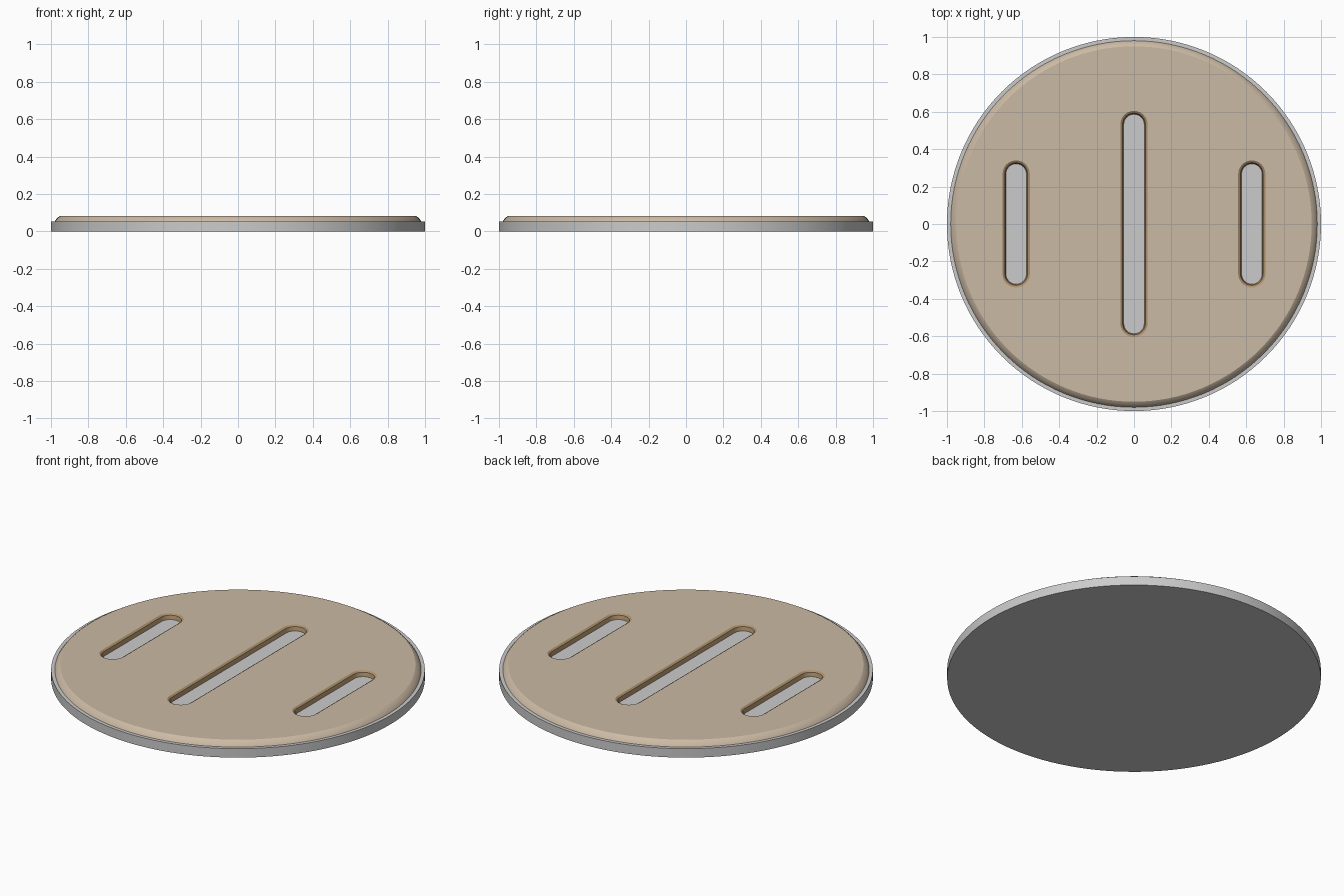
import bpy, bmesh
from math import sin, cos, pi

if "Cube" in bpy.data.objects:
    bpy.data.objects.remove(bpy.data.objects["Cube"])

BASE_TOP, TOP = 0.053, 0.083
SEG = 128


def material(name, color):
    m = bpy.data.materials.new(name)
    m.diffuse_color = color
    m.use_nodes = True
    m.node_tree.nodes["Principled BSDF"].inputs["Base Color"].default_value = m.diffuse_color
    return m


def circle(r):
    return [(r * cos(2 * pi * i / SEG), r * sin(2 * pi * i / SEG)) for i in range(SEG)]


def slot(cx, half_w, half_l, n=12):
    """Rounded slot outline running along y."""
    s = half_l - half_w
    pts = []
    for start, cy in ((0, s), (pi, -s)):
        for i in range(n + 1):
            a = start + pi * i / n
            pts.append((cx + half_w * cos(a), cy + half_w * sin(a)))
    return pts


def ring(bm, pts, z):
    return [bm.verts.new((x, y, z)) for x, y in pts]


def bridge(bm, a, b, mat=0):
    n = len(a)
    for i in range(n):
        j = (i + 1) % n
        bm.faces.new((a[i], a[j], b[j], b[i])).material_index = mat


def finish(bm, name, mats=()):
    mesh = bpy.data.meshes.new(name)
    bm.to_mesh(mesh)
    bm.free()
    ob = bpy.data.objects.new(name, mesh)
    bpy.context.collection.objects.link(ob)
    for m in mats:
        mesh.materials.append(m)
    bpy.ops.object.select_all(action='DESELECT')
    ob.select_set(True)
    bpy.context.view_layer.objects.active = ob
    bpy.ops.object.shade_smooth_by_angle(angle=0.5)


# Grey base disc
bm = bmesh.new()
bottom, top = ring(bm, circle(1), 0), ring(bm, circle(1), BASE_TOP)
bridge(bm, bottom, top)
bm.faces.new(top)
bm.faces.new(bottom[::-1])
finish(bm, "base_disc")

# Tan pad with bevelled rim and three slots cut down to the base
tan = material("tan", (0.60, 0.49, 0.37, 1))
brown = material("slot_brown", (0.42, 0.28, 0.15, 1))
bm = bmesh.new()
profile = [(0.98, BASE_TOP), (0.976, 0.06), (0.963, 0.075), (0.95, TOP)]
outer = [ring(bm, circle(r), z) for r, z in profile]
for a, b in zip(outer, outer[1:]):
    bridge(bm, a, b)
loops = [outer[-1]]
for cx, half_l in ((-0.63, 0.34), (0, 0.605), (0.63, 0.34)):
    steps = ((0, TOP), (0.012, 0.076), (0.018, BASE_TOP))
    rings = [ring(bm, slot(cx, 0.073 - d, half_l - d), z) for d, z in steps]
    for a, b in zip(rings, rings[1:]):
        bridge(bm, b, a, 1)
    loops.append(rings[0])
edges = [bm.edges.get((l[i - 1], l[i])) for l in loops for i in range(len(l))]
bmesh.ops.triangle_fill(bm, use_beauty=True, edges=edges, normal=(0, 0, 1))
# All pad faces point up, outward or into the slots
bmesh.ops.recalc_face_normals(bm, faces=bm.faces[:])
bm.normal_update()
if sum(f.normal.z * f.calc_area() for f in bm.faces) < 0:
    bmesh.ops.reverse_faces(bm, faces=bm.faces[:])
finish(bm, "slotted_pad", (tan, brown))
